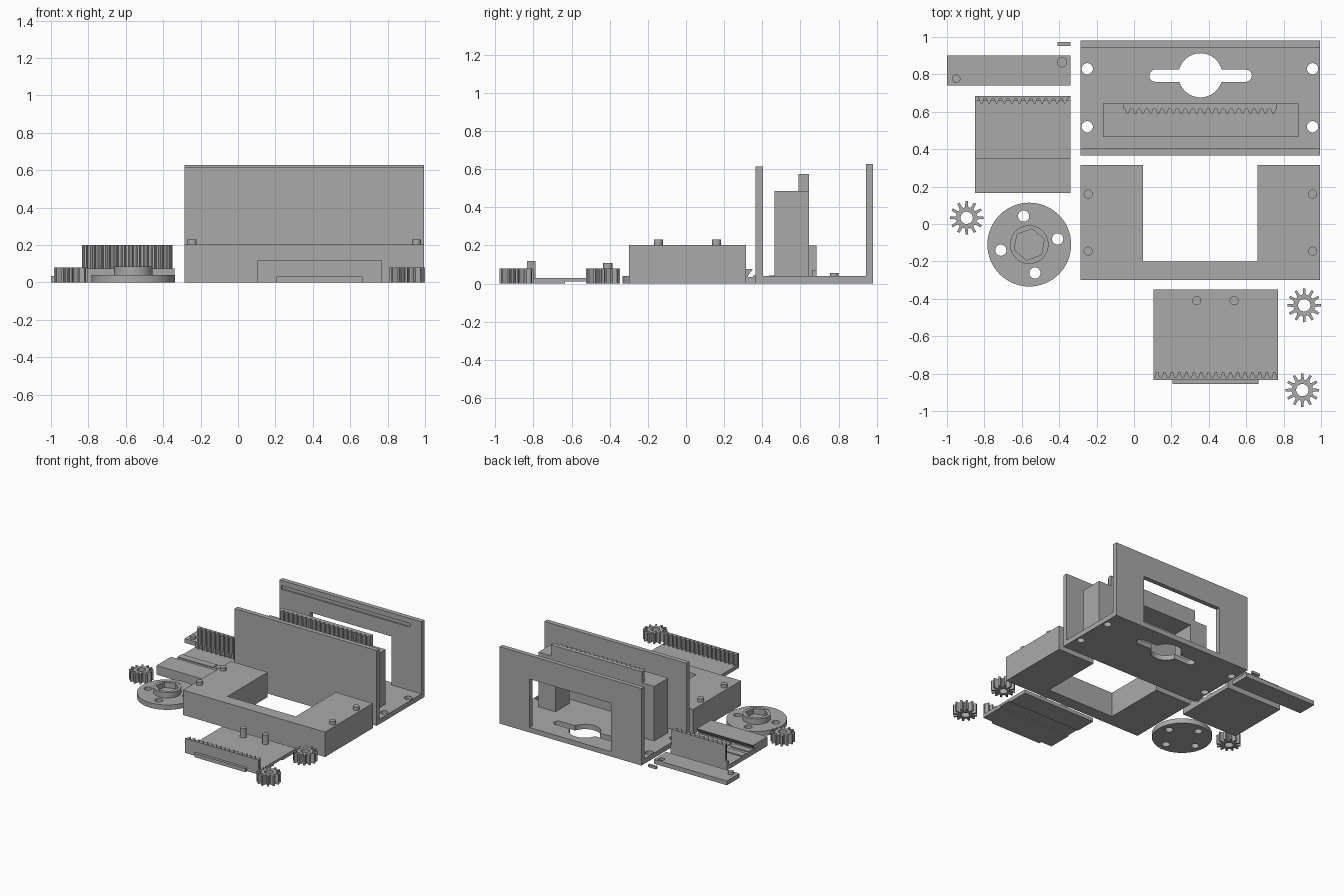
import bpy, bmesh, math

if "Cube" in bpy.data.objects:
    bpy.data.objects.remove(bpy.data.objects["Cube"])

grey = bpy.data.materials.new("plain_grey")
grey.diffuse_color = (0.4, 0.4, 0.4, 1)
grey.use_nodes = True
grey.node_tree.nodes["Principled BSDF"].inputs["Base Color"].default_value = grey.diffuse_color


def prism(name, pts, lo, hi, axis="z"):
    """Extrude a closed outline along z, x or y."""
    place = {"z": lambda a, b, c: (a, b, c),
             "x": lambda a, b, c: (c, a, b),
             "y": lambda a, b, c: (a, c, b)}[axis]
    bm = bmesh.new()
    face = bm.faces.new([bm.verts.new(place(a, b, lo)) for a, b in pts])
    ext = bmesh.ops.extrude_face_region(bm, geom=[face])
    step = place(0, 0, hi - lo)
    bmesh.ops.translate(bm, vec=step, verts=[v for v in ext["geom"] if isinstance(v, bmesh.types.BMVert)])
    bmesh.ops.recalc_face_normals(bm, faces=bm.faces)
    mesh = bpy.data.meshes.new(name)
    bm.to_mesh(mesh)
    bm.free()
    mesh.materials.append(grey)
    ob = bpy.data.objects.new(name, mesh)
    bpy.context.collection.objects.link(ob)
    return ob


def box(name, x0, x1, y0, y1, z0, z1):
    return prism(name, [(x0, y0), (x1, y0), (x1, y1), (x0, y1)], z0, z1)


def ring(x, y, r, n=32, turn=0.0):
    return [(x + r * math.cos(turn + i * math.tau / n), y + r * math.sin(turn + i * math.tau / n)) for i in range(n)]


def round_part(name, x, y, r, z0, z1, n=32, turn=0.0):
    return prism(name, ring(x, y, r, n, turn), z0, z1)


def cut(ob, *cutters):
    """Subtract the cutters, then remove them."""
    for c in cutters:
        m = ob.modifiers.new("cut", "BOOLEAN")
        m.operation, m.solver, m.object = "DIFFERENCE", "EXACT", c
    bpy.context.view_layer.update()
    dg = bpy.context.evaluated_depsgraph_get()
    mesh = bpy.data.meshes.new_from_object(ob.evaluated_get(dg))
    ob.modifiers.clear()
    ob.data = mesh
    for c in cutters:
        bpy.data.objects.remove(c)
    return ob


def rack(name, x0, x1, back, root, tip, count, z0, z1):
    """Straight toothed bar, with teeth pointing from root to tip."""
    p = (x1 - x0) / count
    pts = [(x0, back), (x0, root)]
    for i in range(count):
        a = x0 + i * p
        pts += [(a + .15 * p, root), (a + .38 * p, tip), (a + .62 * p, tip), (a + .85 * p, root)]
    pts += [(x1, root), (x1, back)]
    return prism(name, pts, z0, z1)


# housing floor with screw holes and keyhole slot
floor = box("housing_floor", -.285, .995, .37, .98, 0, .04)
holes = [round_part("hole", x, y, .03, -.1, .1) for x in (-.25, .955) for y in (.52, .83)]
cut(floor, *holes, round_part("hole", .355, .795, .118, -.1, .1, 48))
slot = ([(.115 + .033 * math.cos(a), .793 + .033 * math.sin(a)) for a in [math.pi * (.5 + i / 10) for i in range(11)]]
        + [(.597 + .033 * math.cos(a), .793 + .033 * math.sin(a)) for a in [math.pi * (-.5 + i / 10) for i in range(11)]])
cut(floor, prism("slot", slot, -.1, .1))

# housing walls, the rear one with a window and a lid groove
box("housing_front_wall", -.285, .995, .365, .403, 0, .613)
rear = box("housing_rear_wall", -.285, .995, .943, .98, 0, .627)
cut(rear, box("window", -.01, .725, .8, 1.1, .04, .435),
    box("groove", -.27, .89, .9, .955, .555, .585))

# inner arch carrying a rack
prism("inner_arch", [(-.165, .03), (-.01, .03), (-.01, .435), (.725, .435),
                     (.725, .03), (.88, .03), (.88, .485), (-.165, .485)], .465, .645, "y")
rack("arch_rack", -.055, .765, .645, .614, .59, 20, .48, .575)

# U shaped base with locating pegs
prism("u_base", [(-.285, -.30), (.995, -.30), (.995, .315), (.66, .315),
                 (.66, -.2), (.047, -.2), (.047, .315), (-.285, .315)], 0, .203)
for x in (-.245, .955):
    for y in (-.145, .16):
        round_part("base_peg", x, y, .024, .2, .23)

# slider with pegs, rack, front lip and a shallow groove underneath
slider = box("slider_plate", .105, .77, -.83, -.35, 0, .03)
cut(slider, box("groove", 0, 1, -.635, -.525, -.1, .01))
rack("slider_rack", .105, .77, -.833, -.82, -.79, 17, .0, .118)
box("slider_lip", .205, .665, -.855, -.83, 0, .03)
for x in (.335, .535):
    round_part("slider_peg", x, -.41, .024, .02, .108)

# left tray with dovetail slab, guide ridges and rack
box("tray_plate", -.85, -.34, .165, .685, 0, .035)
prism("tray_slab", [(.165, .02), (.325, .02), (.325, .04), (.35, .075), (.165, .075)], -.85, -.34, "x")
for x0, x1, y0, y1 in ((-.85, -.53, .435, .49), (-.507, -.34, .435, .49),
                       (-.85, -.68, .35, .40), (-.655, -.34, .35, .40)):
    box("tray_ridge", x0, x1, y0, y1, .03, .043)
box("tray_rear_edge", -.85, -.34, .66, .685, .03, .07)
rack("tray_rack", -.835, -.35, .685, .67, .645, 12, .03, .2)

# drive disc with screw holes and hexagonal socket
disc = round_part("drive_disc", -.56, -.11, .224, 0, .04, 64)
cut(disc, *[round_part("hole", x, y, .03, -.1, .1)
            for x, y in ((-.59, .042), (-.408, -.08), (-.53, -.262), (-.712, -.14))])
boss = round_part("disc_boss", -.56, -.11, .103, .03, .085, 48)
cut(boss, round_part("socket", -.56, -.11, .085, .0, .2, 6, math.radians(20)))

# three pinions
for gx, gy in ((-.895, .033), (.91, -.435), (.90, -.888)):
    outline = []
    for i in range(12):
        for off, r in ((-.40, .056), (-.24, .062), (-.14, .090), (.14, .090), (.24, .062), (.40, .056)):
            a = (i + off) * math.tau / 12
            outline.append((gx + r * math.cos(a), gy + r * math.sin(a)))
    cut(prism("pinion", outline, 0, .08), round_part("bore", gx, gy, .033, -.1, .2))

# link bar with one peg and one blind hole, and a loose pin
bar = box("link_bar", -1, -.34, .74, .90, 0, .035)
cut(bar, round_part("hole", -.385, .865, .025, .015, .1))
round_part("link_peg", -.95, .777, .022, .03, .055)
box("loose_pin", -.41, -.34, .953, .973, 0, .02)

# smooth the round parts while keeping edges sharp
for ob in bpy.context.scene.objects:
    ob.select_set(True)
    bpy.context.view_layer.objects.active = ob
bpy.ops.object.shade_smooth_by_angle(angle=math.radians(20))
